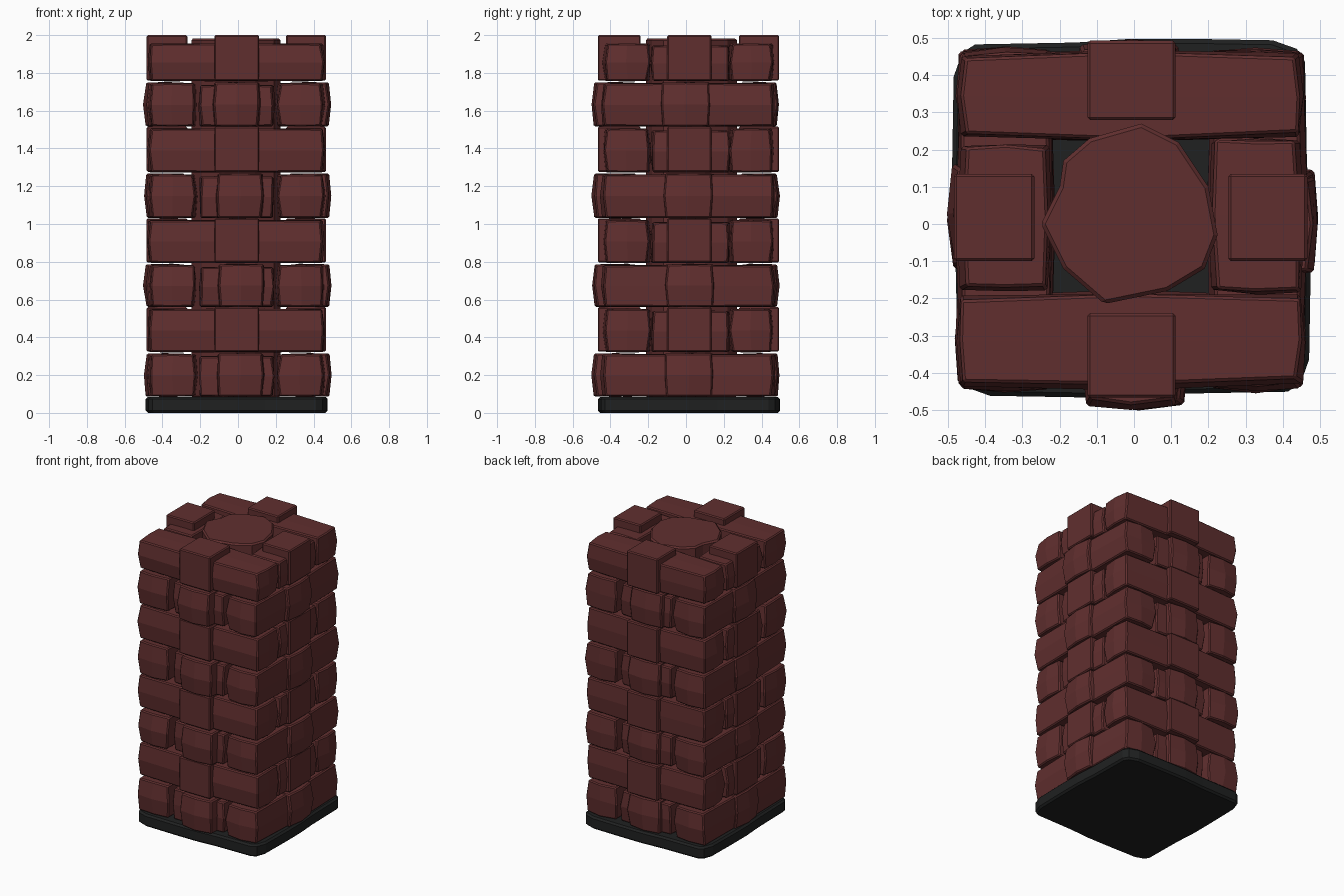
import bpy, bmesh, random
from mathutils import Vector

if "Cube" in bpy.data.objects:
    bpy.data.objects.remove(bpy.data.objects["Cube"])

random.seed(4)


def material(name, rgb):
    m = bpy.data.materials.new(name)
    m.diffuse_color = (*rgb, 1)
    m.use_nodes = True
    m.node_tree.nodes["Principled BSDF"].inputs["Base Color"].default_value = m.diffuse_color
    return m


RED = material("dark red brick", (0.118, 0.028, 0.028))
BLACK = material("charcoal base", (0.014, 0.015, 0.015))


def finish(name, bm, mat, bevel):
    bmesh.ops.recalc_face_normals(bm, faces=bm.faces)
    me = bpy.data.meshes.new(name)
    bm.to_mesh(me)
    bm.free()
    me.materials.append(mat)
    ob = bpy.data.objects.new(name, me)
    bpy.context.collection.objects.link(ob)
    if bevel:
        b = ob.modifiers.new("worn edges", 'BEVEL')
        b.width = bevel
        b.segments = 1
        b.limit_method = 'ANGLE'
        b.angle_limit = 0.8
    return ob


def block(name, lo, hi, bulge=(0, 0, 0), jitter=0.0, bevel=0.007):
    """Box whose face centres reach lo/hi and whose corners are drawn in."""
    bm = bmesh.new()
    bmesh.ops.create_cube(bm, size=2)
    bmesh.ops.subdivide_edges(bm, edges=bm.edges[:], cuts=1, use_grid_fill=True)
    lo, hi = Vector(lo), Vector(hi)
    mid, half = (lo + hi) / 2, (hi - lo) / 2
    for v in bm.verts:
        c = [round(k) for k in v.co]
        n = sum(abs(k) for k in c)
        for i in range(3):
            off = abs(c[i]) * (n - 1) / 2
            v.co[i] = mid[i] + c[i] * (half[i] - bulge[i] * off)
            if i < 2:
                v.co[i] += random.uniform(-jitter, jitter)
    return finish(name, bm, RED, bevel)


def prism(name, pts, z0, z1, mat, bevel):
    bm = bmesh.new()
    f = bm.faces.new([bm.verts.new((x, y, z0)) for x, y in pts])
    r = bmesh.ops.extrude_face_region(bm, geom=[f])
    for v in r['geom']:
        if isinstance(v, bmesh.types.BMVert):
            v.co.z = z1
    return finish(name, bm, mat, bevel)


# base slab with softened corners
CX, CY = -0.007, 0.016
corner = [(0.482, 0.0), (0.472, 0.15), (0.467, 0.42), (0.445, 0.455),
          (0.38, 0.478), (0.15, 0.482)]
outline = []
for q in range(4):
    for x, y in corner:
        for _ in range(q):
            x, y = -y, x
        outline.append((CX + x, CY + y))
prism("base_slab", outline, 0.0, 0.085, BLACK, 0.012)

# rough central core
core = [(0.02, 0.27), (0.12, 0.22), (0.2, 0.1), (0.225, -0.03), (0.19, -0.12),
        (0.09, -0.18), (-0.08, -0.215), (-0.19, -0.12), (-0.25, 0.0),
        (-0.2, 0.1), (-0.19, 0.17), (-0.12, 0.23)]
prism("core", core, 0.08, 1.982, RED, 0.01)

# brick courses, alternating direction like a log cabin
Z = [0.085, 0.32, 0.56, 0.792, 1.03, 1.272, 1.515, 1.755, 2.0]
for r in range(8):
    z0, z1 = Z[r], Z[r + 1]
    zt = 1.957 if r == 7 else z1 - 0.008
    tag = f"_{r + 1}"
    if r % 2:
        # long bricks run left to right, infill at the sides
        block("long_brick_front" + tag, (-0.482, -0.442, z0), (0.462, -0.183, zt),
              (0.022, 0.022, 0.004), 0.006)
        block("long_brick_back" + tag, (-0.474, 0.222, z0), (0.458, 0.468, zt),
              (0.022, 0.022, 0.004), 0.006)
        block("infill_left" + tag, (-0.474, -0.18, z0), (-0.222, 0.216, zt - 0.01),
              (0.02, 0.012, 0.004), 0.006)
        block("infill_right" + tag, (0.203, -0.186, z0), (0.457, 0.234, zt - 0.01),
              (0.02, 0.012, 0.004), 0.006)
        # flat keystones
        block("key_front" + tag, (-0.125, -0.467, z0 + 0.004), (0.112, -0.24, z1))
        block("key_back" + tag, (-0.125, 0.28, z0 + 0.004), (0.112, 0.493, z1))
        block("key_left" + tag, (-0.484, -0.1, z0 + 0.004), (-0.268, 0.135, z1))
        block("key_right" + tag, (0.254, -0.1, z0 + 0.004), (0.466, 0.135, z1))
    else:
        # long bricks run front to back, infill at front and back
        block("long_brick_left" + tag, (-0.478, -0.45, z0), (-0.215, 0.475, zt),
              (0.022, 0.022, 0.004), 0.006)
        block("long_brick_right" + tag, (0.2, -0.45, z0), (0.462, 0.475, zt),
              (0.022, 0.022, 0.004), 0.006)
        block("infill_front" + tag, (-0.205, -0.435, z0), (0.192, -0.19, zt - 0.01),
              (0.01, 0.02, 0.004), 0.006)
        block("infill_back" + tag, (-0.205, 0.225, z0), (0.192, 0.462, zt - 0.01),
              (0.01, 0.02, 0.004), 0.006)
        # bulging keystones
        s = random.uniform(-0.02, 0.02)
        b = 0.028
        block("key_front" + tag, (-0.12 + s, -0.5, z0), (0.14 + s, -0.25, z1 - 0.004),
              (0.018, b, 0.003), 0.004)
        block("key_back" + tag, (-0.14 + s, 0.28, z0), (0.12 + s, 0.496, z1 - 0.004),
              (0.018, b, 0.003), 0.004)
        block("key_left" + tag, (-0.5, -0.125 - s, z0), (-0.27, 0.15 - s, z1 - 0.004),
              (b, 0.018, 0.003), 0.004)
        block("key_right" + tag, (0.26, -0.125 + s, z0), (0.497, 0.15 + s, z1 - 0.004),
              (b, 0.018, 0.003), 0.004)
